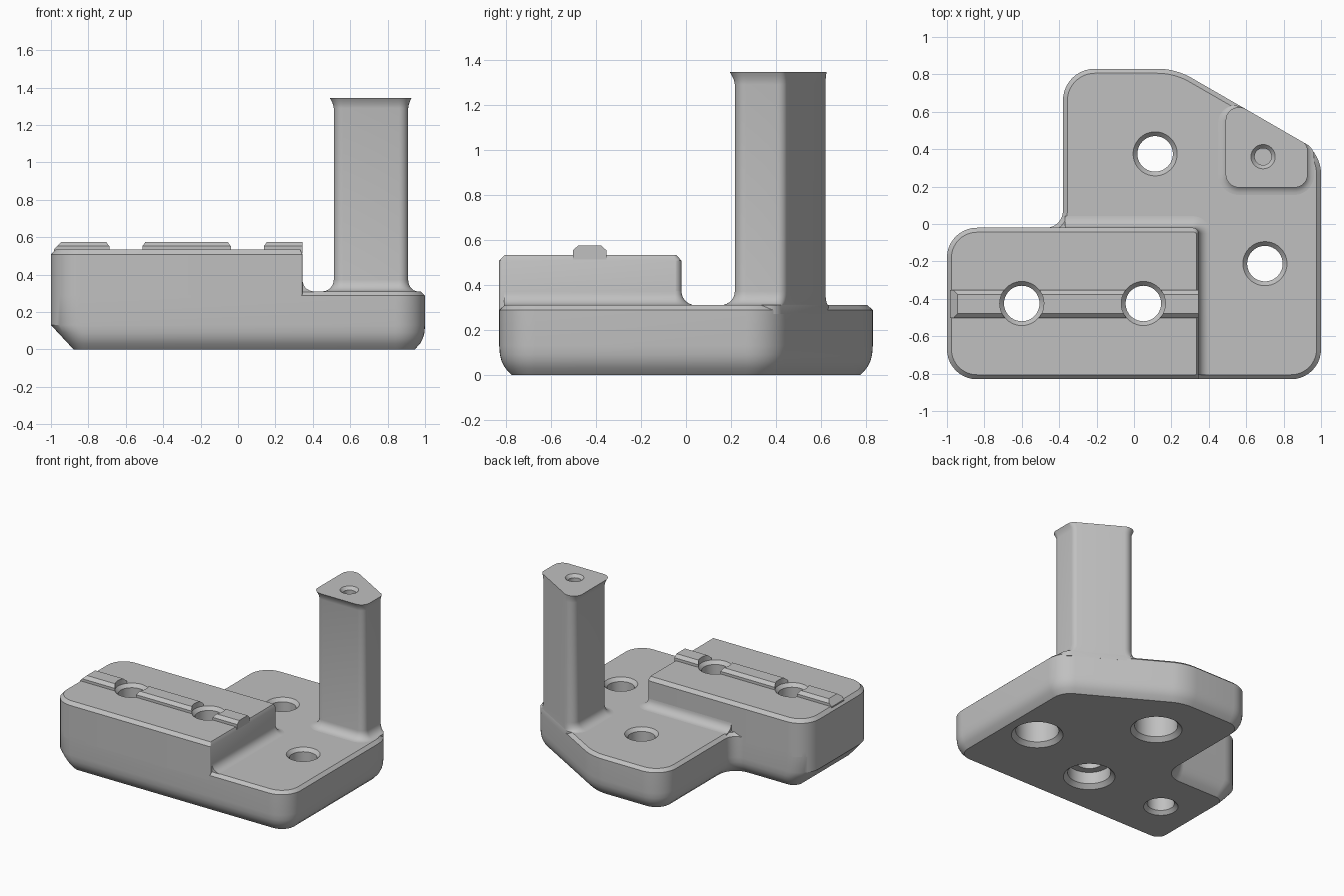
import bpy, bmesh, math
from mathutils import Vector, Matrix

cube = bpy.data.objects.get("Cube")
if cube:
    bpy.data.objects.remove(cube, do_unlink=True)

grey = bpy.data.materials.new("plain grey")
grey.use_nodes = True
COLOR = (0.53, 0.53, 0.53, 1)
grey.diffuse_color = COLOR
for node in grey.node_tree.nodes:
    if node.type == 'BSDF_PRINCIPLED':
        node.inputs["Base Color"].default_value = COLOR
        node.inputs["Roughness"].default_value = 0.6


def outline(corners, radii, insets, steps=10):
    """Counter-clockwise polygon, each edge moved inward, corners rounded."""
    pts = [Vector(c) for c in corners]
    n = len(pts)
    dirs = [(pts[(i + 1) % n] - pts[i]).normalized() for i in range(n)]
    result = []
    for i in range(n):
        a, b = dirs[i - 1], dirs[i]
        oa, ob = insets[i - 1], insets[i]
        cross = a.x * b.y - a.y * b.x
        p = pts[i] + (b * oa - a * ob) / cross
        if radii[i] == 0:
            result.append(p)
            continue
        side = 1 if cross > 0 else -1
        r = max(radii[i] - side * (oa + ob) / 2, 0.005)
        turn = math.atan2(cross, a.dot(b))
        normal = Vector((-a.y, a.x)) * side
        centre = p - a * r * math.tan(abs(turn) / 2) + normal * r
        for k in range(steps + 1):
            result.append(centre + Matrix.Rotation(turn * k / steps, 2) @ (-normal * r))
    return result


def loft(name, layers):
    """Skin a stack of (z, ring) layers and close both ends."""
    bm = bmesh.new()
    rings = [[bm.verts.new((p[0], p[1], z)) for p in ring] for z, ring in layers]
    n = len(rings[0])
    bm.faces.new(rings[0][::-1])
    bm.faces.new(rings[-1])
    for low, high in zip(rings, rings[1:]):
        for i in range(n):
            j = (i + 1) % n
            bm.faces.new((low[i], low[j], high[j], high[i]))
    bmesh.ops.recalc_face_normals(bm, faces=bm.faces)
    mesh = bpy.data.meshes.new(name)
    bm.to_mesh(mesh)
    bm.free()
    mesh.materials.append(grey)
    obj = bpy.data.objects.new(name, mesh)
    bpy.context.collection.objects.link(obj)
    return obj


def solid(name, corners, radii, layers):
    return loft(name, [(z, outline(corners, radii, ins)) for z, ins in layers])


def cutter(x, y, profile, count=40):
    """Round cutter turned from (radius, z) pairs."""
    angles = [2 * math.pi * k / count for k in range(count)]
    obj = loft("hole_cutter", [
        (z, [(x + r * math.cos(a), y + r * math.sin(a)) for a in angles])
        for r, z in profile])
    obj.hide_render = True
    return obj


def activate(obj):
    bpy.ops.object.select_all(action='DESELECT')
    obj.select_set(True)
    bpy.context.view_layer.objects.active = obj


def cut(obj, cutters):
    activate(obj)
    for c in cutters:
        mod = obj.modifiers.new("hole", 'BOOLEAN')
        mod.operation = 'DIFFERENCE'
        mod.solver = 'EXACT'
        mod.object = c
        bpy.ops.object.modifier_apply(modifier=mod.name)


# Main dimensions
LEFT, RIGHT, FRONT, BACK = -1.0, 1.0, -0.83, 0.83
STEP_X, STEP_Y = -0.38, -0.02      # inner corner of the L shape
BLOCK_X = 0.345                    # end of the raised block
BASE_TOP, BLOCK_TOP, POST_TOP = 0.31, 0.533, 1.345
SLOPE = math.tan(math.radians(30))


def slant(x):
    return 0.382 + (RIGHT - x) * SLOPE


# Base plate: rounded lower rim, large chamfer on one end, small top chamfer
base_corners = [(LEFT, FRONT), (RIGHT, FRONT), (RIGHT, slant(RIGHT)), (0.223, BACK),
                (STEP_X, BACK), (STEP_X, STEP_Y), (LEFT, STEP_Y)]
base_radii = [0.16, 0.16, 0.2, 0.37, 0.17, 0.09, 0.16]
base_layers = []
for z, rim in [(0, 0.055), (0.03, 0.027), (0.06, 0.011), (0.09, 0.003), (0.13, 0)]:
    base_layers.append((z, [rim] * 6 + [(0.13 - z) * 0.93]))
base_layers += [(BASE_TOP - 0.022, [0] * 7), (BASE_TOP, [0.024] * 7)]
base = solid("base_plate", base_corners, base_radii, base_layers)

# Raised block on one arm of the base
block = solid("raised_block",
              [(LEFT, FRONT), (BLOCK_X, FRONT), (BLOCK_X, STEP_Y), (LEFT, STEP_Y)],
              [0.16, 0.01, 0.03, 0.16],
              [(0.25, [0] * 4), (BLOCK_TOP - 0.025, [0] * 4),
               (BLOCK_TOP, [0.024, 0.012, 0.024, 0.024])])

# Concave fillet profile: (height above foot, outward flare)
FILLET = 0.062
arc = [(FILLET * (1 - math.cos(a)), FILLET * (1 - math.sin(a)))
       for a in [math.pi / 2 * k / 7 for k in range(8)]]

# Fillet between block and base
solid("block_fillet",
      [(STEP_X + 0.01, FRONT + 0.022), (BLOCK_X, FRONT + 0.022),
       (BLOCK_X, STEP_Y), (STEP_X + 0.01, STEP_Y)],
      [0, 0, 0.03, 0],
      [(BASE_TOP - 0.02, [0, -FILLET, -FILLET, 0])] +
      [(BASE_TOP + h, [0, -f, -f, 0]) for h, f in arc])

# Key ridge along the block
ridge = solid("key_ridge",
              [(-0.985, -0.503), (BLOCK_X, -0.503), (BLOCK_X, -0.353), (-0.985, -0.353)],
              [0] * 4,
              [(BLOCK_TOP - 0.02, [0] * 4), (BLOCK_TOP, [0] * 4),
               (0.553, [0, 0, 0, 0.02]), (0.575, [0.024, 0, 0.024, 0.042])])

# Upright post: flush slanted back, filleted foot, flared head
flare = [(1.29, 0), (1.31, 0.004), (1.33, 0.013), (POST_TOP, 0.022)]
profile = [(BASE_TOP - 0.04, FILLET)] + [(BASE_TOP + h, f) for h, f in arc] + flare
post = solid("upright_post",
             [(0.512, 0.217), (0.91, 0.217), (0.91, slant(0.91)), (0.512, slant(0.512))],
             [0.05, 0.05, 0.045, 0.06],
             [(z, [-f, -f * 0.85, 0, -f]) for z, f in profile])


# Screw holes: chamfered both ends, some with a wide bore below
def screw_hole(x, y, top, bore):
    if bore:
        low = [(0.18, -0.1), (0.18, 0), (0.15, 0.03), (0.15, bore), (0.095, bore)]
    else:
        low = [(0.12, -0.1), (0.12, 0), (0.095, 0.025)]
    return cutter(x, y, low + [(0.095, top - 0.025), (0.118, top), (0.118, top + 0.2)])


arm_holes = [screw_hole(-0.6, -0.425, BLOCK_TOP, 0),
             screw_hole(0.05, -0.425, BLOCK_TOP, 0.12)]
plate_holes = [screw_hole(0.113, 0.375, BASE_TOP, 0.2),
               screw_hole(0.7, -0.212, BASE_TOP, 0.2)]
post_hole = cutter(0.69, 0.36, [(0.045, POST_TOP - 0.2), (0.045, POST_TOP - 0.022),
                                (0.065, POST_TOP), (0.065, POST_TOP + 0.1)])
cut(base, arm_holes + plate_holes)
cut(block, arm_holes)
cut(ridge, arm_holes)
cut(post, [post_hole])
fillet = bpy.data.objects["block_fillet"]
cut(fillet, [arm_holes[1]])
for c in arm_holes + plate_holes + [post_hole]:
    bpy.data.objects.remove(c, do_unlink=True)

# Smooth rounded surfaces, keep chamfer edges crisp
for obj in (base, block, fillet, ridge, post):
    activate(obj)
    bpy.ops.object.shade_smooth_by_angle(angle=math.radians(28))
